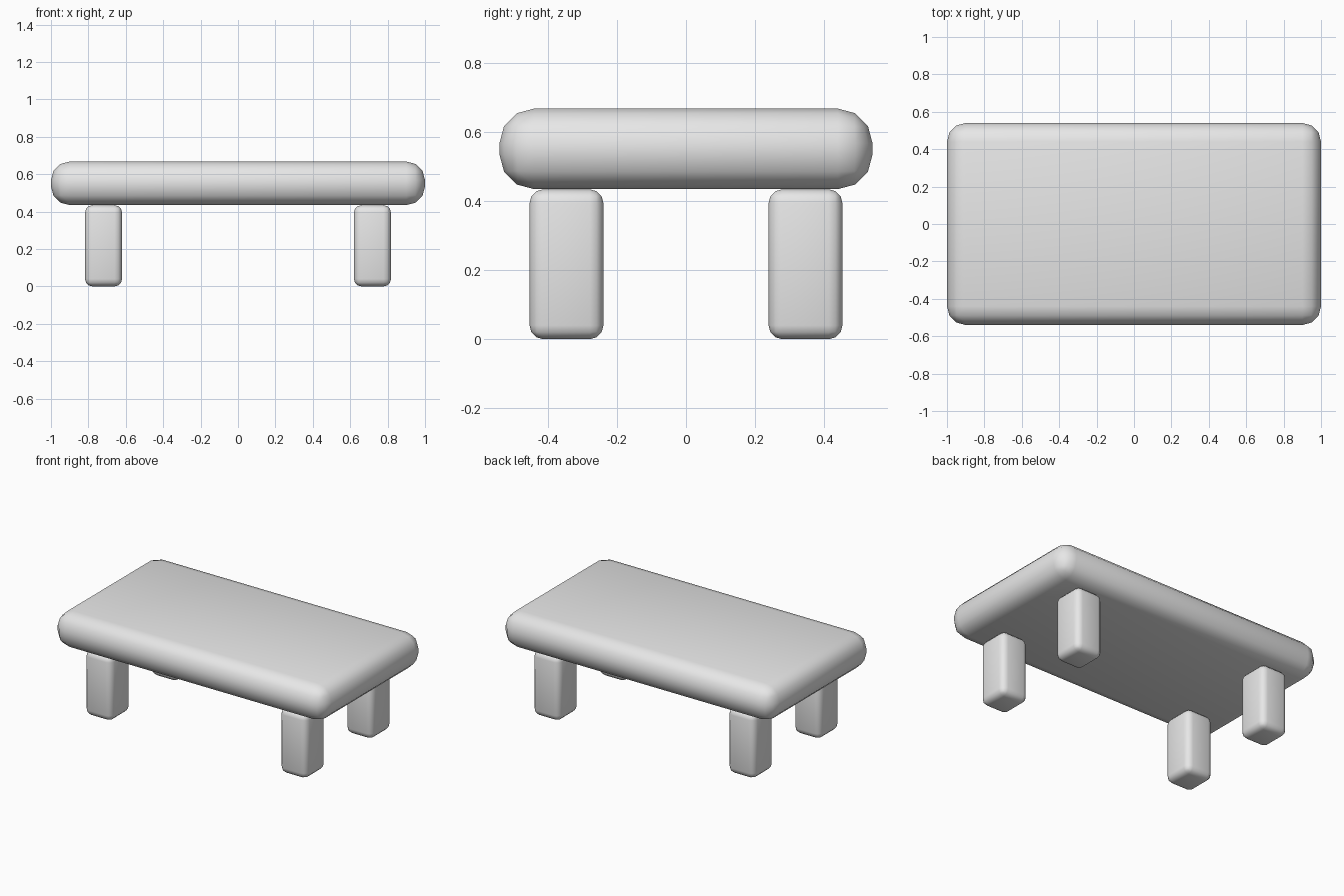
import bpy
import bmesh
from mathutils import Vector

cube = bpy.data.objects.get("Cube")
if cube:
    bpy.data.objects.remove(cube, do_unlink=True)

GREY = (0.8, 0.8, 0.8, 1.0)
material = bpy.data.materials.new("light_grey")
material.use_nodes = True
material.diffuse_color = GREY
shader = next(n for n in material.node_tree.nodes if n.type == "BSDF_PRINCIPLED")
shader.inputs["Base Color"].default_value = GREY


def rounded_box(name, center, size, radius, segments=3):
    """Smooth shaded box with all edges rounded."""
    bm = bmesh.new()
    bmesh.ops.create_cube(bm, size=1)
    bmesh.ops.scale(bm, vec=Vector(size), verts=bm.verts)
    bmesh.ops.bevel(bm, geom=bm.edges[:], offset=radius, segments=segments,
                    profile=0.5, affect="EDGES")
    for face in bm.faces:
        face.smooth = True
    mesh = bpy.data.meshes.new(name)
    bm.to_mesh(mesh)
    bm.free()
    mesh.materials.append(material)
    obj = bpy.data.objects.new(name, mesh)
    obj.location = center
    bpy.context.collection.objects.link(obj)
    return obj


# Thick padded table top
rounded_box("table_top", (0, 0, 0.551), (2.0, 1.08, 0.233), 0.1)

# Four short legs, mirrored to each corner
for side, sx in (("left", 1), ("right", -1)):
    for end, sy in (("front", -1), ("back", 1)):
        rounded_box(f"{end}_{side}_leg", (sx * 0.719, sy * 0.346, 0.217),
                    (0.198, 0.214, 0.434), 0.04)
